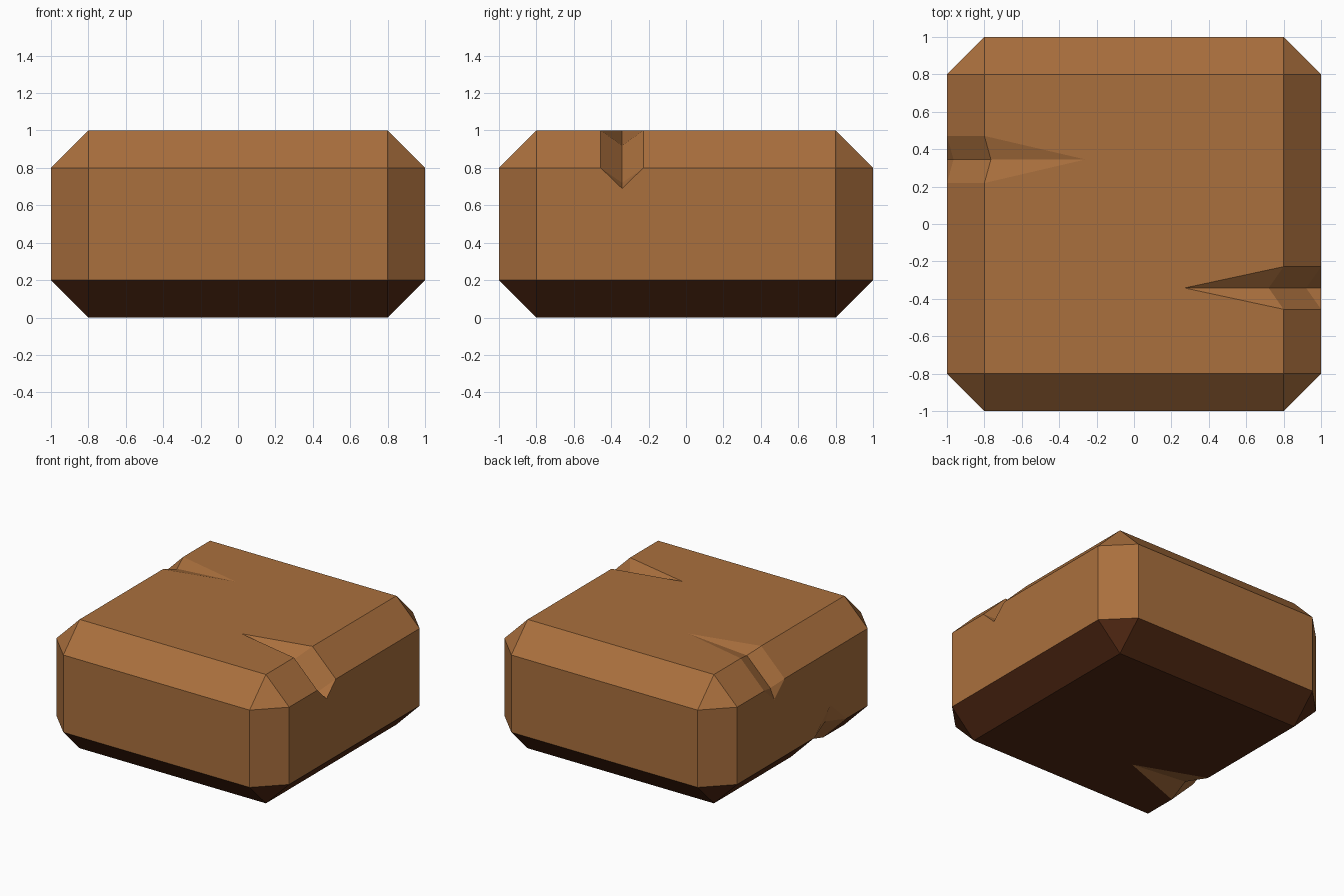
import bpy, bmesh
from mathutils import Vector

if "Cube" in bpy.data.objects:
    bpy.data.objects.remove(bpy.data.objects["Cube"])


def material(name, rgb):
    m = bpy.data.materials.new(name)
    m.diffuse_color = (*rgb, 1)
    m.use_nodes = True
    m.node_tree.nodes["Principled BSDF"].inputs["Base Color"].default_value = m.diffuse_color
    return m


brown = material("light_brown", (0.40, 0.16, 0.047))
dark = material("dark_brown", (0.085, 0.022, 0.0065))


def to_object(bm, name, mats):
    me = bpy.data.meshes.new(name)
    bm.to_mesh(me)
    bm.free()
    ob = bpy.data.objects.new(name, me)
    bpy.context.collection.objects.link(ob)
    for m in mats:
        me.materials.append(m)
    return ob


# chamfered block: underside and lower chamfers are dark
bm = bmesh.new()
bmesh.ops.create_cube(bm, size=2)
for v in bm.verts:
    v.co.z = (v.co.z + 1) / 2
bmesh.ops.bevel(bm, geom=bm.edges[:], offset=0.2, segments=1, affect='EDGES')
bm.normal_update()
for f in bm.faces:
    f.material_index = 1 if f.normal.z < -0.1 else 0
block = to_object(bm, "block", [brown, dark])


# V-shaped chip over a chamfered edge, following the chamfer in section
def chip(name, side, upper, y, half, top_tip, side_tip, depth):
    def point(x, dy, z):
        return Vector((side * x, y + dy, z if upper else 1 - z))

    bm = bmesh.new()
    tip_a = bm.verts.new(point(top_tip, 0, 1))
    tip_b = bm.verts.new(point(1, 0, side_tip))
    rings = []
    for x, z in ((0.8, 1), (1, 0.8)):
        low = point(x - depth, 0, z - depth)
        ring = [bm.verts.new(low)]
        for s in (1, -1):   # carry the walls on past the surface
            ring.append(bm.verts.new(low + 1.5 * (point(x, s * half, z) - low)))
        rings.append(ring)
    a, b = rings
    for i in range(3):
        j = (i + 1) % 3
        bm.faces.new((tip_a, a[i], a[j]))
        bm.faces.new((a[i], b[i], b[j], a[j]))
        bm.faces.new((b[i], tip_b, b[j]))
    bmesh.ops.recalc_face_normals(bm, faces=bm.faces[:])
    ob = to_object(bm, name, [brown])
    ob.hide_render = True
    return ob


chips = [
    chip("right_chip", 1, True, -0.342, 0.114, 0.27, 0.69, 0.08),
    chip("left_chip", -1, True, 0.345, 0.126, -0.0 + 0.26, 0.685, 0.035),
    chip("lower_left_chip", -1, False, -0.343, 0.197, 0.27, 0.62, 0.042),
]

# cut the chips and drop the cutters
bpy.context.view_layer.objects.active = block
for c in chips:
    mod = block.modifiers.new(c.name, 'BOOLEAN')
    mod.object = c
    mod.operation = 'DIFFERENCE'
    mod.solver = 'EXACT'
    bpy.ops.object.modifier_apply(modifier=mod.name)
    bpy.data.objects.remove(c)
